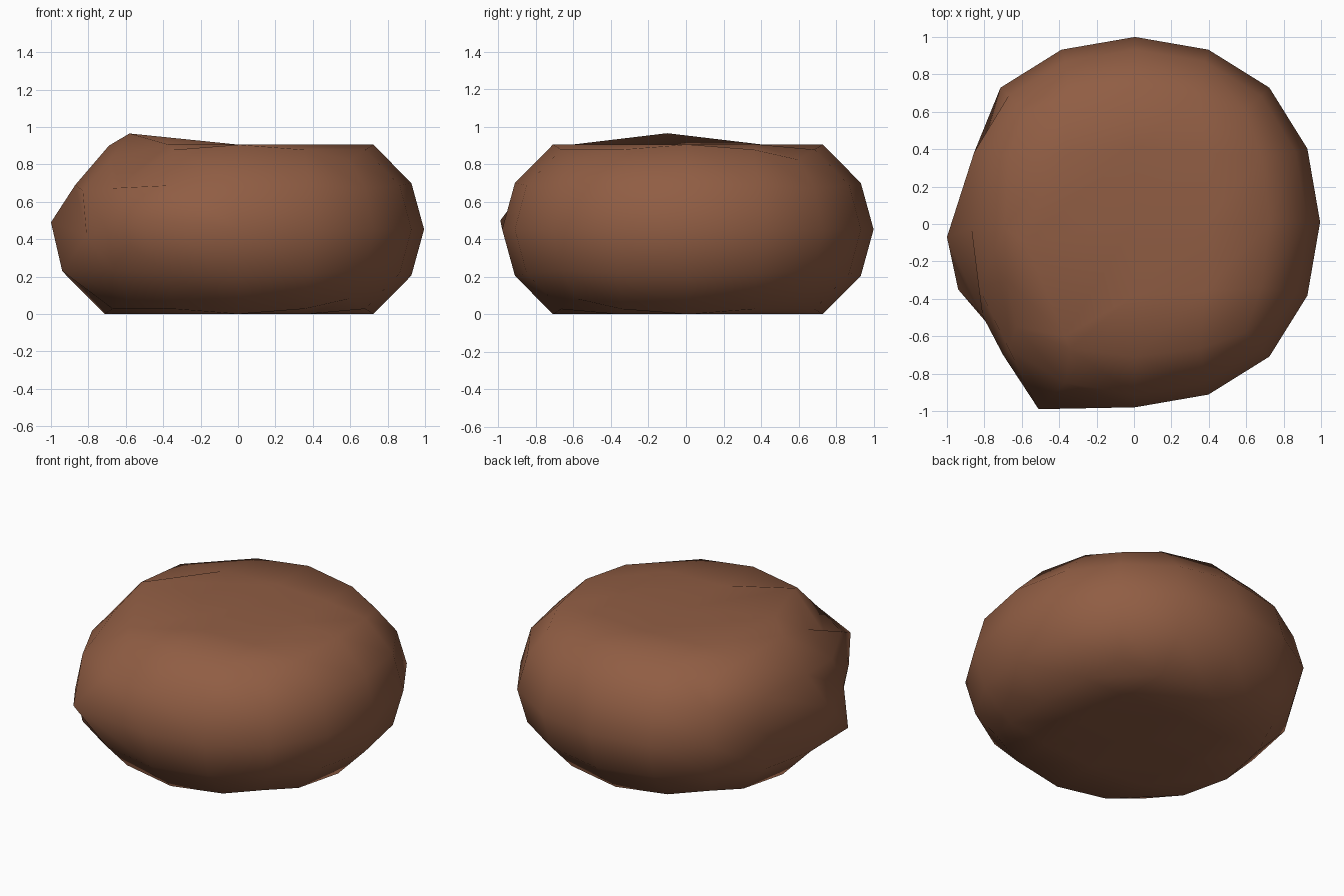
import bpy
from mathutils import Vector

if "Cube" in bpy.data.objects:
    bpy.data.objects.remove(bpy.data.objects["Cube"])

# Rounded block: a twice subdivided cube
bpy.ops.mesh.primitive_cube_add(size=2)
rock = bpy.context.object
rock.name = "boulder"
sub = rock.modifiers.new("round", 'SUBSURF')
sub.levels = 2
bpy.ops.object.modifier_apply(modifier=sub.name)
verts = rock.data.vertices
reach = max(v.co.x for v in verts)
unit = [v.co / reach for v in verts]

# Squash it and flatten top and bottom at the rim
R, H = 0.99, 0.905
rim = max(u.z for u in unit if abs(u.y) < 0.01 and abs(abs(u.x) - abs(u.z)) < 0.01)
for v, u in zip(verts, unit):
    z = max(-rim, min(rim, u.z)) / rim
    v.co = (u.x * R + 0.005, u.y * R + 0.01, H / 2 * (1 + z))

# Chipped corner: pull single points of the left front side (from -> to)
chips = [
    ((-0.40, 0, 0.93), (-0.58, -0.10, 0.965)),
    ((-0.37, -0.37, 0.87), (-0.37, -0.60, 0.905)),
    ((-0.73, 0, 0.73), (-0.69, -0.02, 0.90)),
    ((-0.68, -0.34, 0.68), (-0.68, -0.30, 0.83)),
    ((-0.63, -0.63, 0.63), (-0.63, -0.55, 0.69)),
    ((-0.93, 0, 0.40), (-0.87, -0.02, 0.69)),
    ((-0.87, -0.37, 0.37), (-0.83, -0.34, 0.66)),
    ((-0.93, 0.40, 0), (-0.81, 0.39, 0.45)),
    ((-1, 0, 0), (-1.0, -0.07, 0.49)),
    ((-0.93, -0.40, 0), (-0.81, -0.49, 0.42)),
    ((-0.73, -0.73, 0), (-0.70, -0.70, 0.45)),
    ((-0.40, -0.93, 0), (-0.51, -0.99, 0.50)),
    ((-0.87, -0.37, -0.37), (-0.94, -0.35, 0.23)),
]
for src, dst in chips:
    i = min(range(len(unit)), key=lambda k: (unit[k] - Vector(src)).length)
    verts[i].co = dst

# Brown stone
mat = bpy.data.materials.new("brown stone")
mat.diffuse_color = (0.28, 0.11, 0.057, 1)
mat.use_nodes = True
mat.node_tree.nodes["Principled BSDF"].inputs["Base Color"].default_value = mat.diffuse_color
rock.data.materials.append(mat)
bpy.ops.object.shade_smooth()
